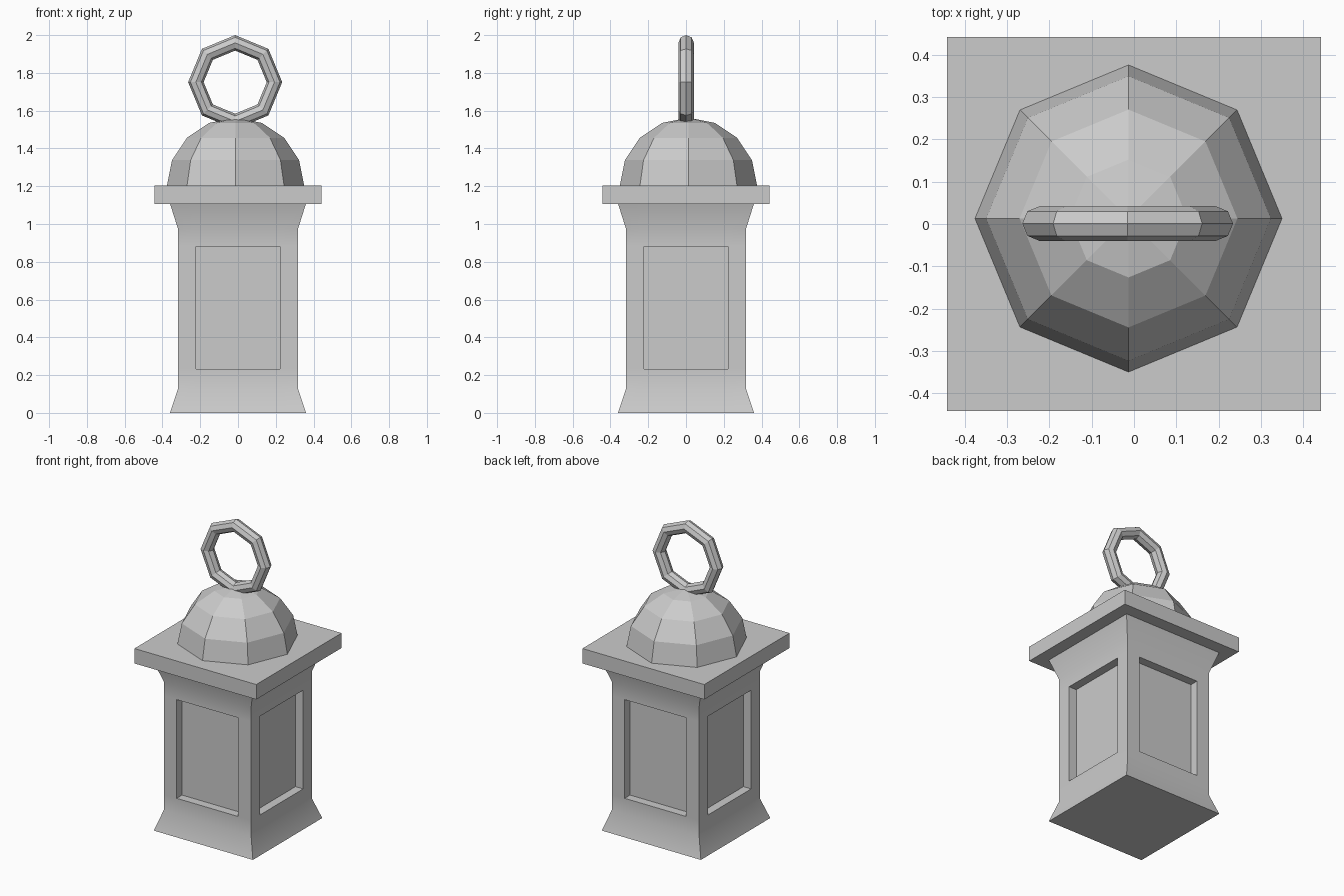
import bpy, bmesh
from math import radians
from mathutils import Matrix

cube = bpy.data.objects.get("Cube")
if cube:
    bpy.data.objects.remove(cube, do_unlink=True)

stone = bpy.data.materials.new("grey_stone")
stone.use_nodes = True
GREY = (0.6, 0.6, 0.6, 1)
stone.diffuse_color = GREY
stone.node_tree.nodes["Principled BSDF"].inputs["Base Color"].default_value = GREY


def add_object(name, bm):
    bmesh.ops.recalc_face_normals(bm, faces=bm.faces[:])
    mesh = bpy.data.meshes.new(name)
    bm.to_mesh(mesh)
    bm.free()
    mesh.materials.append(stone)
    obj = bpy.data.objects.new(name, mesh)
    bpy.context.collection.objects.link(obj)
    return obj


# Square pillar flaring at foot and neck, with a sunken panel on each side
bm = bmesh.new()
profile = [(0.36, 0), (0.317, 0.13), (0.317, 0.232), (0.317, 0.88), (0.317, 0.972), (0.36, 1.108)]
outline = []
for turn in range(4):
    for along in (-1, -0.705, 0.705):
        x, y = along, -1
        for _ in range(turn):
            x, y = -y, x
        outline.append((x, y))
rings = [[bm.verts.new((x * r, y * r, z)) for x, y in outline] for r, z in profile]
bm.faces.new(rings[0][::-1])
bm.faces.new(rings[-1])
panels = []
for level, (low, high) in enumerate(zip(rings, rings[1:])):
    for i in range(len(outline)):
        j = (i + 1) % len(outline)
        face = bm.faces.new((low[i], low[j], high[j], high[i]))
        if level == 2 and i % 3 == 1:
            panels.append(face)
bm.normal_update()
for panel in bmesh.ops.extrude_discrete_faces(bm, faces=panels)["faces"]:
    bmesh.ops.translate(bm, verts=panel.verts[:], vec=panel.normal * -0.056)
pillar = add_object("pillar", bm)
bpy.ops.object.select_all(action="DESELECT")
pillar.select_set(True)
bpy.context.view_layer.objects.active = pillar
bpy.ops.object.shade_smooth_by_angle(angle=radians(30))

# Overhanging square slab
bm = bmesh.new()
slab_shape = Matrix.Translation((0, 0, 1.156)) @ Matrix.Diagonal((0.885, 0.885, 0.098, 1))
bmesh.ops.create_cube(bm, size=1, matrix=slab_shape)
add_object("top_slab", bm)

# Eight-sided half dome
bm = bmesh.new()
bmesh.ops.create_uvsphere(bm, u_segments=8, v_segments=8, radius=0.364)
bmesh.ops.bisect_plane(bm, geom=bm.verts[:] + bm.edges[:] + bm.faces[:], dist=0.001,
                       plane_co=(0, 0, 0), plane_no=(0, 0, 1), clear_inner=True)
bmesh.ops.translate(bm, verts=bm.verts[:], vec=(-0.013, 0.013, 1.199))
add_object("dome", bm)

# Upright ring on the dome
bpy.ops.mesh.primitive_torus_add(major_segments=8, minor_segments=8,
                                 major_radius=0.208, minor_radius=0.041,
                                 location=(-0.015, 0.001, 1.751),
                                 rotation=(radians(90), 0, 0))
ring = bpy.context.object
ring.name = "ring"
ring.data.materials.append(stone)
